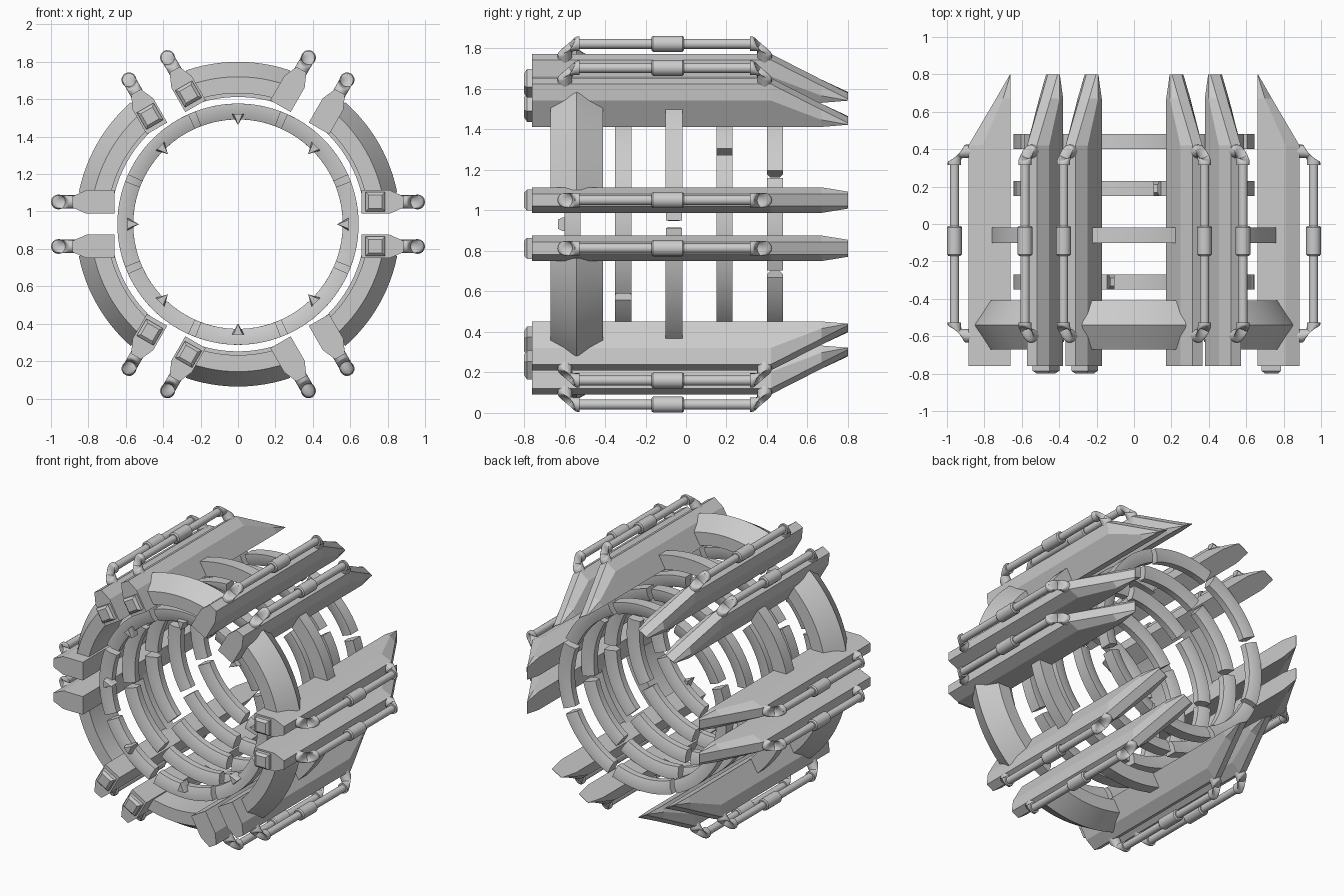
import bpy, bmesh
from math import sin, cos, pi, radians
from mathutils import Matrix

if "Cube" in bpy.data.objects:
    bpy.data.objects.remove(bpy.data.objects["Cube"])

CZ = 0.932  # height of the ring axis


def polar(angle):
    """Local (radial, y, tangential) -> world around the ring axis."""
    c, s = cos(angle), sin(angle)
    return Matrix(((c, 0, -s, 0), (0, 1, 0, 0), (s, 0, c, CZ), (0, 0, 0, 1)))


def loft(name, sections, angle=0.0, smooth=None):
    """Skin a row of equal-length cross-sections and cap both ends."""
    bm = bmesh.new()
    m = polar(angle)
    rows = [[bm.verts.new(m @ Matrix.Translation(p).to_translation()) for p in sec] for sec in sections]
    n = len(rows[0])
    for a, b in zip(rows, rows[1:]):
        for i in range(n):
            j = (i + 1) % n
            bm.faces.new((a[i], a[j], b[j], b[i]))
    bm.faces.new(rows[0][::-1])
    bm.faces.new(rows[-1])
    bmesh.ops.recalc_face_normals(bm, faces=bm.faces)
    me = bpy.data.meshes.new(name)
    bm.to_mesh(me)
    bm.free()
    ob = bpy.data.objects.new(name, me)
    bpy.context.collection.objects.link(ob)
    if smooth:
        me.shade_smooth()
        me.set_sharp_from_angle(angle=radians(smooth))
    return ob


def arc(name, profile, y, angle, half, n=12):
    """Sweep an (r, y) profile around the axis."""
    secs = []
    for k in range(n + 1):
        a = -half + 2 * half * k / n
        secs.append([(r * cos(a), y + dy, r * sin(a)) for r, dy in profile])
    return loft(name, secs, angle, 25)


def tube(name, rings, t, angle):
    """Tube from (r, y, tilt, radius) rings lying in the radial plane."""
    secs = []
    for r, y, tilt, rad in rings:
        sec = []
        for k in range(16):
            a = 2 * pi * k / 16
            u = rad * cos(a)
            sec.append((r + u * cos(tilt), y + u * sin(tilt), t + rad * sin(a)))
        secs.append(sec)
    return loft(name, secs, angle, 35)


def fin_section(y, r_shoulder, r_top, w, w_top, t):
    return [(0.66, y, t - w), (r_shoulder, y, t - w), (r_top, y, t - w_top),
            (r_top, y, t + w_top), (r_shoulder, y, t + w), (0.66, y, t + w)]


def square(y, h, t):
    return [(0.735 + a * h, y, t + b * h) for a, b in ((-1, -1), (1, -1), (1, 1), (-1, 1))]


RP = 0.96     # pipe centre radius
BEND = 0.06   # elbow bend radius

for i in range(6):
    ang = i * pi / 3
    for t in (-0.119, 0.119):
        # long fin with slanted rear tip
        loft("fin", [fin_section(-0.76, 0.81, 0.885, 0.063, 0.03, t),
                     fin_section(0.42, 0.81, 0.885, 0.063, 0.03, t),
                     fin_section(0.67, 0.70, 0.738, 0.063, 0.03, t),
                     fin_section(0.80, 0.661, 0.663, 0.042, 0.03, t)], ang)
        # pipe: straight run, two elbows and a sleeve
        tube("pipe", [(RP, -0.55, 0, 0.025), (RP, 0.34, 0, 0.025)], t, ang)
        for y0, d in ((-0.598, 1), (0.388, -1)):
            rings = [(0.86, y0, pi / 2, 0.036)]
            for k in range(9):
                a = k * pi / 16
                rings.append((RP - BEND + BEND * sin(a), y0 + d * BEND * (1 - cos(a)),
                              d * (pi / 2 - a) + (0 if d > 0 else pi), 0.036))
            if d < 0:
                rings[0] = (0.86, y0, pi / 2, 0.036)
            rings.append((RP, y0 + d * (BEND + 0.012), rings[-1][2], 0.036))
            tube("pipe_elbow", rings, t, ang)
        tube("pipe_sleeve", [(RP, -0.17, 0, 0.033), (RP, -0.162, 0, 0.04),
                             (RP, -0.018, 0, 0.04), (RP, -0.01, 0, 0.033)], t, ang)
        # square stud on every other pair
        if i % 2 == 0:
            loft("front_stud", [square(-0.755, 0.052, t), square(-0.785, 0.052, t),
                                square(-0.80, 0.036, t)], ang)
    # armour plate and mid band between fin pairs
    gap = ang + pi / 6
    arc("armour_plate", [(0.70, -0.13), (0.788, -0.13), (0.868, 0),
                         (0.788, 0.13), (0.70, 0.13)], -0.54, gap, radians(18.7))
    arc("mid_band", [(0.68, -0.042), (0.78, -0.042), (0.78, 0.042), (0.68, 0.042)],
        -0.06, gap, radians(17.7))

# five segmented inner rings, each turned a little further
ring_profile = [(0.56, -0.022), (0.603, -0.04), (0.645, -0.04),
                (0.645, 0.04), (0.603, 0.04), (0.56, 0.022)]
for j in range(5):
    for k in range(8):
        arc("inner_ring_segment", ring_profile, 0.44 - 0.25 * j,
            k * pi / 4 + j * pi / 16, radians(20.8), 10)

# inward pointing teeth on the front ring
for k in range(8):
    loft("ring_tooth", [[(0.53, y, 0), (0.59, y, 0.033 * f), (0.59, y, -0.033 * f)]
                        for y, f in ((-0.56, 1), (-0.61, 1), (-0.632, 0.7))], k * pi / 4)
